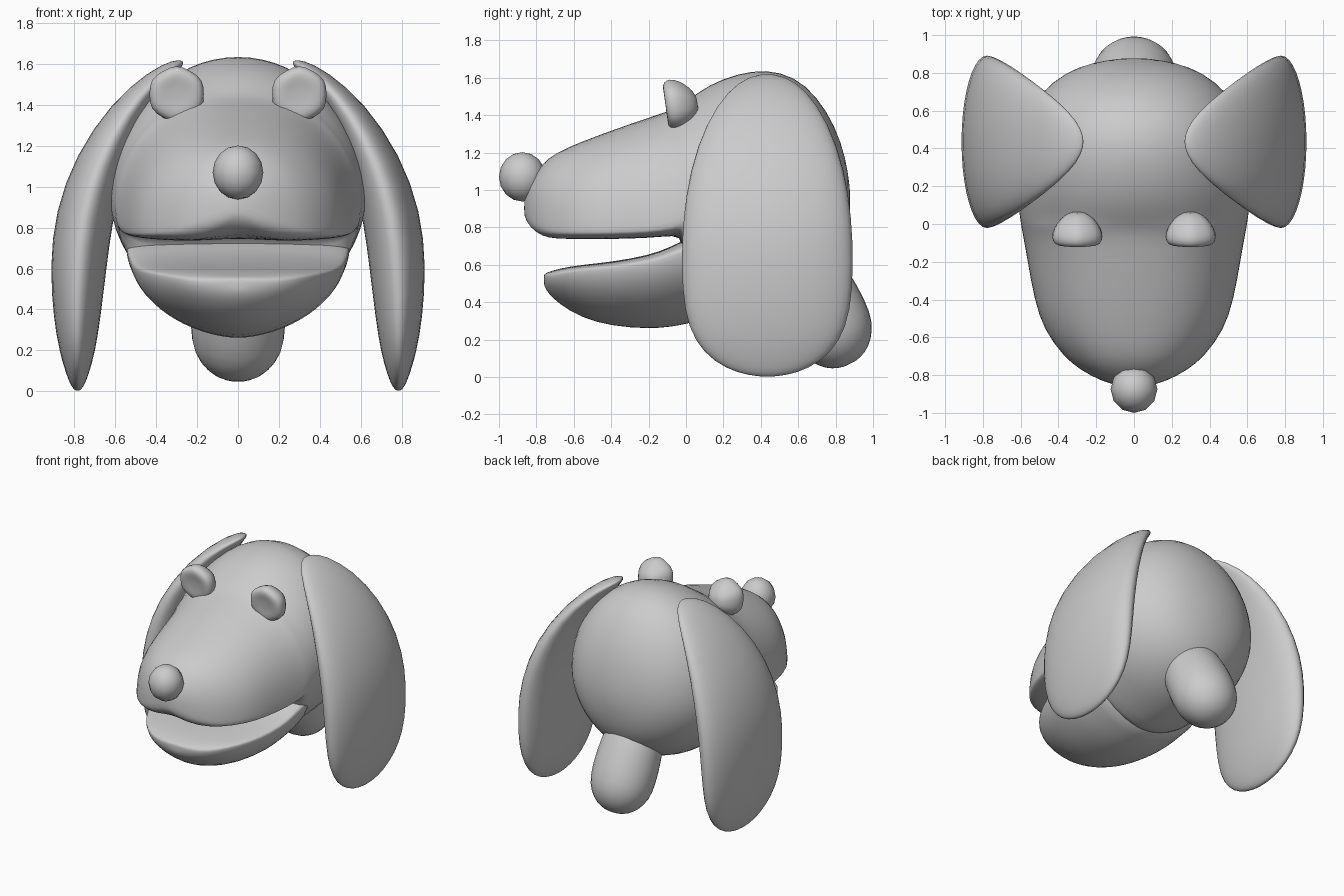
import bpy
import math
from mathutils import Vector

old = bpy.data.objects.get("Cube")
if old:
    bpy.data.objects.remove(old, do_unlink=True)

grey = bpy.data.materials.new("plain grey")
grey.use_nodes = True
GREY = (0.6, 0.6, 0.6, 1)
grey.diffuse_color = GREY
grey.node_tree.nodes["Principled BSDF"].inputs["Base Color"].default_value = GREY


def finish(obj, subdivide=0):
    obj.data.materials.append(grey)
    for face in obj.data.polygons:
        face.use_smooth = True
    if subdivide:
        mod = obj.modifiers.new("Smooth", "SUBSURF")
        mod.levels = mod.render_levels = subdivide
    return obj


def loft(name, rings, subdivide=1):
    """Skin a list of equal rings of points and cap both ends."""
    n = len(rings[0])
    verts = [p for ring in rings for p in ring]
    faces = []
    for r in range(len(rings) - 1):
        for i in range(n):
            j = (i + 1) % n
            faces.append((r * n + i, r * n + j, (r + 1) * n + j, (r + 1) * n + i))
    for r, step in ((0, -1), (len(rings) - 1, 1)):
        centre = sum((Vector(p) for p in rings[r]), Vector()) / n
        verts.append(centre)
        for i in range(n):
            edge = (r * n + i, r * n + (i + 1) % n)
            faces.append((edge if step > 0 else edge[::-1]) + (len(verts) - 1,))
    mesh = bpy.data.meshes.new(name)
    mesh.from_pydata(verts, [], faces)
    obj = bpy.data.objects.new(name, mesh)
    bpy.context.collection.objects.link(obj)
    bpy.context.view_layer.objects.active = obj
    bpy.ops.object.select_all(action="DESELECT")
    obj.select_set(True)
    bpy.ops.object.mode_set(mode="EDIT")
    bpy.ops.mesh.select_all(action="SELECT")
    bpy.ops.mesh.normals_make_consistent(inside=False)
    bpy.ops.object.mode_set(mode="OBJECT")
    return finish(obj, subdivide)


def dome_ring(section, upper=1, lower=1, notch=0, n=32):
    """Section across the head, widest at mid; powers under 1 are boxy, over 1 pointed."""
    y, w, top, mid, bottom = section
    ring = []
    for i in range(n):
        a = 2 * math.pi * i / n
        c, s = math.cos(a), math.sin(a)
        power = upper if s > 0 else lower
        x = w * math.copysign(abs(c) ** power, c)
        height = abs(s) ** power
        z = mid + height * (top - mid) if s > 0 else mid - height * (mid - bottom)
        if s < 0:
            z += notch * math.exp(-(x / .13) ** 2)
        ring.append((x, y, z))
    return ring


# Upper snout, then skull: y, half width, top, widest height, bottom
snout = [
    (-.865, .05, .96, .89, .82), (-.835, .17, 1.05, .85, .775), (-.77, .29, 1.14, .81, .74),
    (-.7, .375, 1.2, .785, .733), (-.56, .48, 1.26, .78, .733), (-.4, .53, 1.32, .78, .735),
    (-.2, .565, 1.39, .785, .74), (-.06, .59, 1.435, .81, .755), (-.01, .60, 1.47, .85, .74),
]
skull = [
    (.02, .605, 1.49, .90, .31), (.12, .62, 1.565, .93, .30), (.27, .635, 1.625, .95, .32),
    (.43, .622, 1.65, .96, .355), (.58, .573, 1.61, .97, .41), (.7, .492, 1.505, .97, .48),
    (.8, .37, 1.34, .96, .59), (.855, .225, 1.17, .95, .73), (.877, .07, 1.01, .95, .88),
]
head_rings = [dome_ring(s, .9, .65, .035 if s[0] < -.6 else .015) for s in snout]
head_rings += [dome_ring(s, 1, 1.12 if s[0] < .3 else 1.03) for s in skull]
loft("head", head_rings)

# Lower jaw hanging open, with a nearly flat upper face
jaw = [
    (-.76, .08, .55, .53, .49), (-.74, .19, .56, .53, .45), (-.68, .30, .58, .55, .39),
    (-.56, .4, .60, .57, .315), (-.4, .475, .615, .585, .27), (-.2, .52, .65, .61, .255),
    (-.08, .535, .695, .65, .265), (.02, .55, .75, .69, .285), (.15, .55, .76, .7, .32),
]
loft("lower_jaw", [dome_ring(s, .75, 1.14) for s in jaw])

# Ears: x, z, half thickness, half width along a drooping path
ear = [
    (.27, 1.61, .008, .03), (.30, 1.597, .03, .11), (.40, 1.527, .055, .215),
    (.55, 1.36, .088, .332), (.68, 1.11, .125, .42), (.755, .85, .145, .458),
    (.783, .6, .14, .468), (.788, .35, .116, .453), (.786, .19, .088, .395),
    (.785, .08, .055, .29), (.785, .02, .03, .16), (.785, .003, .01, .05),
]
EAR_Y = .435
for side, label in ((1, "left"), (-1, "right")):
    rings = []
    for k, (x, z, thick, wide) in enumerate(ear):
        a, b = ear[max(k - 1, 0)], ear[min(k + 1, len(ear) - 1)]
        along = Vector((b[0] - a[0], b[1] - a[1])).normalized()
        ring = []
        for i in range(20):
            t = 2 * math.pi * i / 20
            off = thick * math.cos(t)
            ring.append((side * (x - along.y * off), EAR_Y + wide * math.sin(t), z + along.x * off))
        rings.append(ring)
    loft(label + "_ear", rings)

# Eyes: button shapes with a six-cornered rim, a shallow front dish and a domed back
button = [(.05, -.105), (.1, -.113), (.138, -.105), (.154, -.07), (.142, -.025), (.1, .03), (.045, .062)]
TILT = math.radians(8)
for side, label in ((1, "left"), (-1, "right")):
    rings = []
    for radius, depth in button:
        ring = []
        for i in range(12):
            t = math.pi * i / 6
            r = radius * (.9 if i % 2 else 1)
            u, v = r * math.sin(t), r * math.cos(t)
            ring.append((side * .3 + u, depth * math.cos(TILT) - v * math.sin(TILT),
                         1.457 + v * math.cos(TILT) + depth * math.sin(TILT) * .5))
        rings.append(ring)
    loft(label + "_eye", rings)

# Nose: a faceted ball at the snout tip
bpy.ops.mesh.primitive_uv_sphere_add(segments=12, ring_count=8, location=(0, -.875, 1.07))
nose = bpy.context.object
nose.name = "nose"
nose.scale = (.124, .125, .132)
finish(nose)

# Neck stub slanting down and back: distance along its axis, radius
stub = [(-.5, .19), (-.22, .225), (-.05, .23), (.07, .215), (.155, .16), (.2, .1), (.217, .04)]
down = Vector((0, .46, -.89))
across = Vector((0, .89, .46))
rings = []
for distance, radius in stub:
    centre = Vector((0, .78, .265)) + down * distance
    rings.append([centre + radius * (Vector((1.04 * math.cos(t), 0, 0)) + across * math.sin(t))
                  for t in (math.pi * i / 8 for i in range(16))])
loft("neck", rings)
